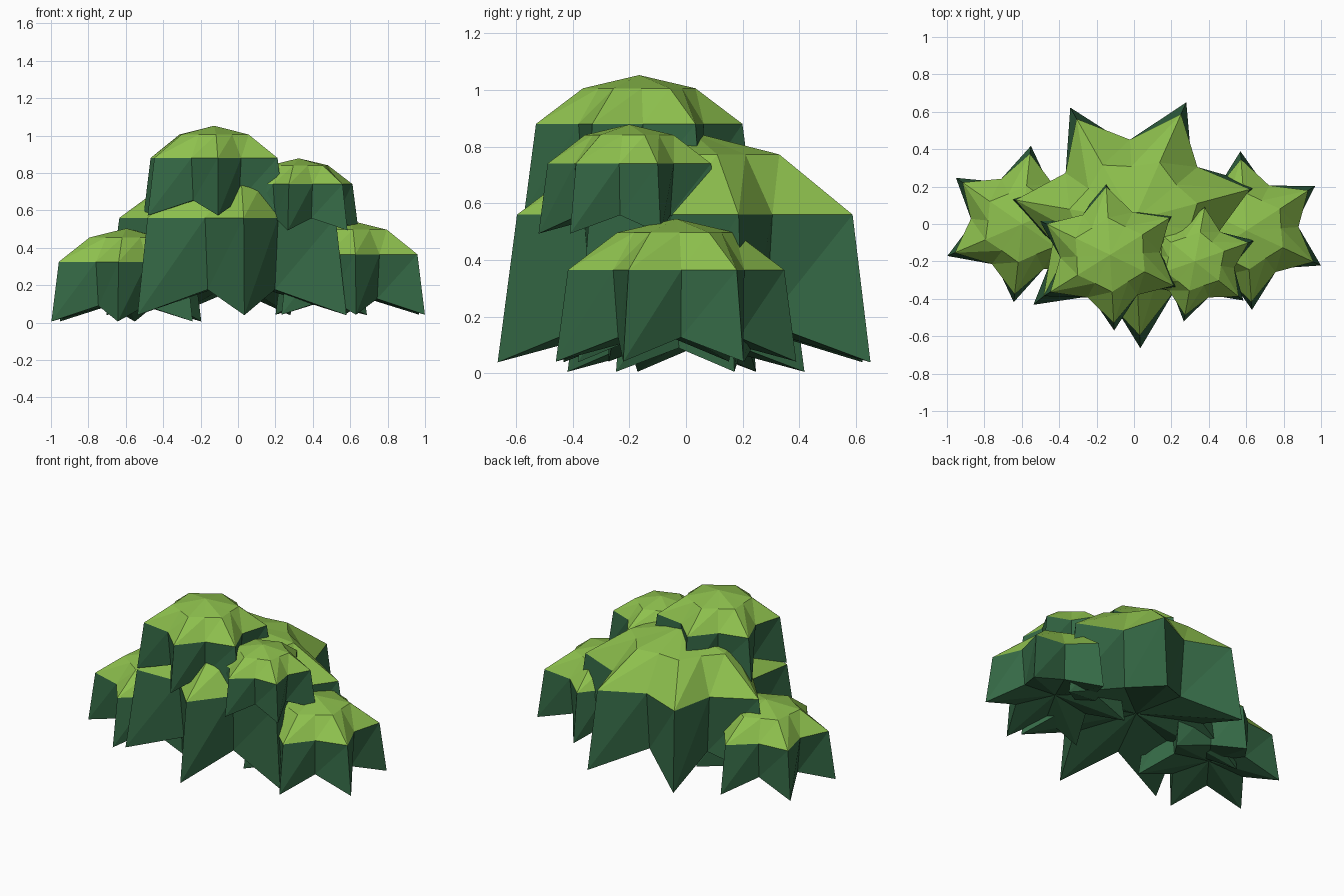
import bpy, bmesh
from math import sin, cos, pi, radians

if "Cube" in bpy.data.objects:
    bpy.data.objects.remove(bpy.data.objects["Cube"])


def material(name, color):
    m = bpy.data.materials.new(name)
    m.diffuse_color = color
    m.use_nodes = True
    m.node_tree.nodes["Principled BSDF"].inputs["Base Color"].default_value = m.diffuse_color
    return m


LEAF = material("light_leaf", (0.27, 0.53, 0.075, 1))
SHADE = material("dark_leaf", (0.035, 0.14, 0.06, 1))

# Star rings in units of the clump radius: tip radius, tip z, valley radius, valley z
RINGS = [
    (0.49, 0.31, 0.42, 0.31),     # crown
    (0.90, 0.00, 0.63, 0.00),     # rim
    (1.00, -0.76, 0.58, -0.56),   # jagged hem
]
STRETCH = 1.045                   # clumps are slightly wider in x


def leaf_clump(name, x, y, rim_z, r, points, phase):
    """Star-shaped leaf clump: domed light cap over a dark flared skirt."""
    bm = bmesh.new()
    n = points * 2
    rings = []
    for tip_r, tip_z, val_r, val_z in RINGS:
        ring = []
        for i in range(n):
            a = radians(phase) + i * pi / points
            rad, z = (val_r, val_z) if i % 2 else (tip_r, tip_z)
            ring.append(bm.verts.new((STRETCH * rad * r * cos(a), rad * r * sin(a), z * r)))
        rings.append(ring)
    apex = bm.verts.new((0, 0, 0.425 * r))
    base = bm.verts.new((0, 0, -0.49 * r))
    crown, rim, hem = rings

    def face(verts, mat):
        bm.faces.new(verts).material_index = mat

    for i in range(n):
        j = (i + 1) % n
        face((apex, crown[i], crown[j]), 0)
        face((base, hem[j], hem[i]), 1)
        # cap and skirt panels, all split along the same diagonal
        for up, low, mat in ((crown, rim, 0), (rim, hem, 1)):
            face((up[i], low[i], up[j]), mat)
            face((up[j], low[i], low[j]), mat)
    bmesh.ops.recalc_face_normals(bm, faces=bm.faces[:])
    me = bpy.data.meshes.new(name)
    bm.to_mesh(me)
    bm.free()
    me.materials.append(LEAF)
    me.materials.append(SHADE)
    ob = bpy.data.objects.new(name, me)
    ob.location = (x, y, rim_z)
    bpy.context.collection.objects.link(ob)
    return ob


# name, centre x, centre y, rim height, radius, points, angle of first tip
CLUMPS = [
    ("main_clump", 0.0, 0.02, 0.56, 0.685, 7, 67),
    ("top_clump", -0.128, -0.165, 0.88, 0.405, 6, 33),
    ("upper_right_clump", 0.325, -0.2, 0.74, 0.325, 6, 20),
    ("right_clump", 0.60, -0.035, 0.365, 0.425, 6, 34),
    ("left_clump", -0.597, 0.0, 0.325, 0.42, 6, 24),
]
for c in CLUMPS:
    leaf_clump(*c)
